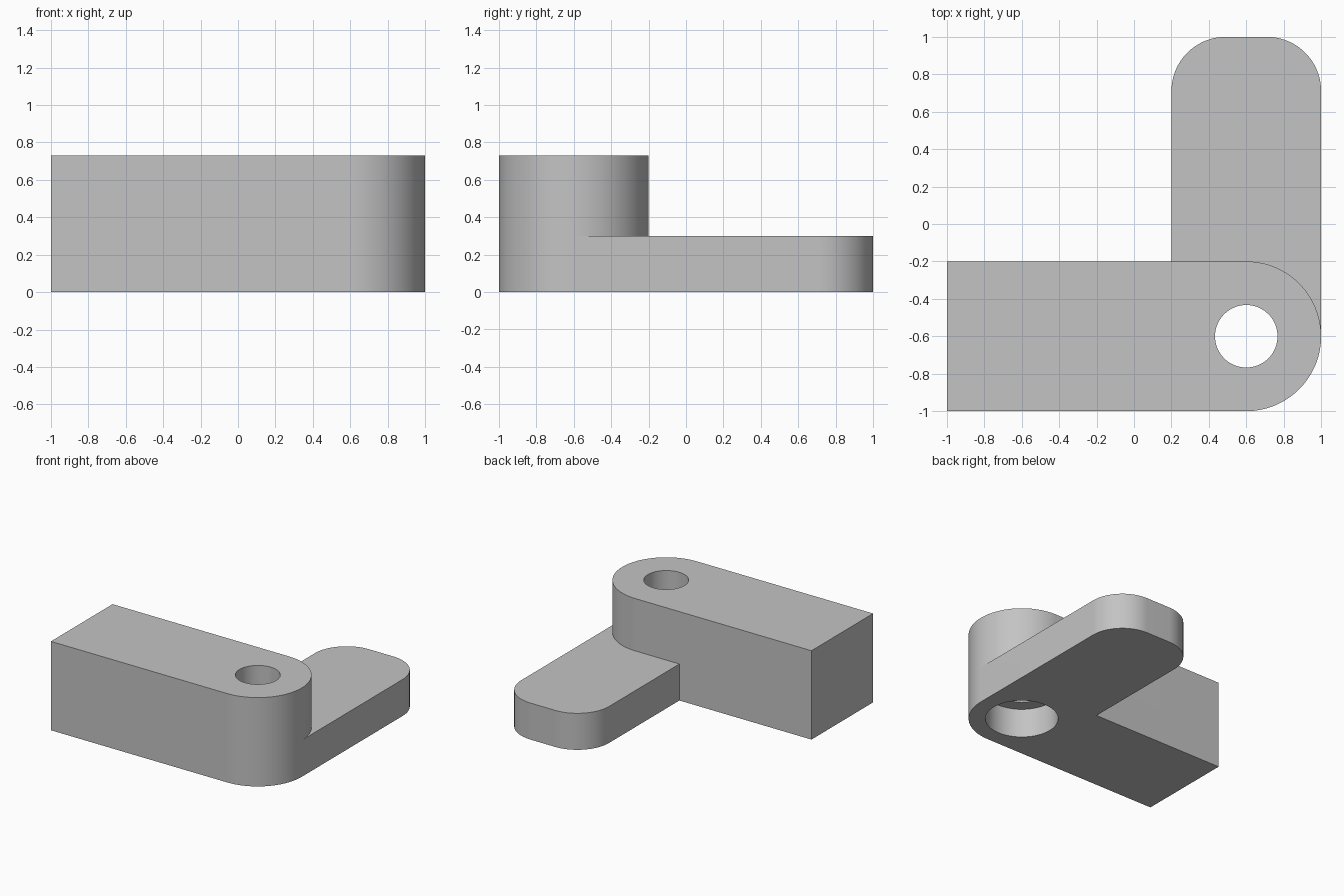
import bpy, bmesh, math

cube = bpy.data.objects.get("Cube")
if cube:
    bpy.data.objects.remove(cube, do_unlink=True)

grey = bpy.data.materials.new("light grey")
grey.diffuse_color = (0.55, 0.55, 0.55, 1)
grey.use_nodes = True
bsdf = grey.node_tree.nodes["Principled BSDF"]
bsdf.inputs["Base Color"].default_value = (0.55, 0.55, 0.55, 1)

PIVOT = (0.6, -0.6)
HEIGHT = 0.73


def arc(cx, cy, r, start, end, steps):
    """Points along a circular arc, angles in degrees."""
    return [(cx + r * math.cos(a), cy + r * math.sin(a))
            for a in (math.radians(start + (end - start) * i / steps)
                      for i in range(steps + 1))]


def prism(name, outline, z0, z1):
    """Extrude a flat outline between two heights."""
    bm = bmesh.new()
    face = bm.faces.new([bm.verts.new((x, y, z0)) for x, y in outline])
    top = bmesh.ops.extrude_face_region(bm, geom=[face])["geom"]
    verts = [g for g in top if isinstance(g, bmesh.types.BMVert)]
    bmesh.ops.translate(bm, verts=verts, vec=(0, 0, z1 - z0))
    bmesh.ops.recalc_face_normals(bm, faces=bm.faces)
    mesh = bpy.data.meshes.new(name)
    bm.to_mesh(mesh)
    bm.free()
    mesh.materials.append(grey)
    obj = bpy.data.objects.new(name, mesh)
    bpy.context.collection.objects.link(obj)
    return obj


def combine(target, tool, operation):
    """Apply a boolean and remove the tool object."""
    mod = target.modifiers.new(operation.lower(), "BOOLEAN")
    mod.object, mod.operation, mod.solver = tool, operation, "EXACT"
    tool.hide_render = True
    bpy.context.view_layer.objects.active = target
    bpy.ops.object.modifier_apply(modifier=mod.name)
    bpy.data.objects.remove(tool, do_unlink=True)


# Tall block with a rounded end around the pivot
bracket = prism("bracket", [(-1, -0.2), (-1, -1)] + arc(*PIVOT, 0.4, -90, 90, 64), 0, HEIGHT)

# Low arm with rounded far corners
r = 0.29
arm = prism("arm", [(0.2, -0.6), (1, -0.6)]
            + arc(1 - r, 1 - r, r, 0, 90, 32)
            + arc(0.2 + r, 1 - r, r, 90, 180, 32), 0, 0.3)
combine(bracket, arm, "UNION")

# Through hole, and wider counterbore from below
for name, radius, top in (("through_hole", 0.167, HEIGHT + 0.1), ("counterbore", 0.274, 0.24)):
    cutter = prism(name, arc(*PIVOT, radius, 0, 360, 64)[:-1], -0.1, top)
    combine(bracket, cutter, "DIFFERENCE")

# Smooth curved walls, sharp rims
bpy.ops.object.select_all(action="DESELECT")
bracket.select_set(True)
bpy.context.view_layer.objects.active = bracket
bpy.ops.object.shade_smooth_by_angle(angle=math.radians(30))
